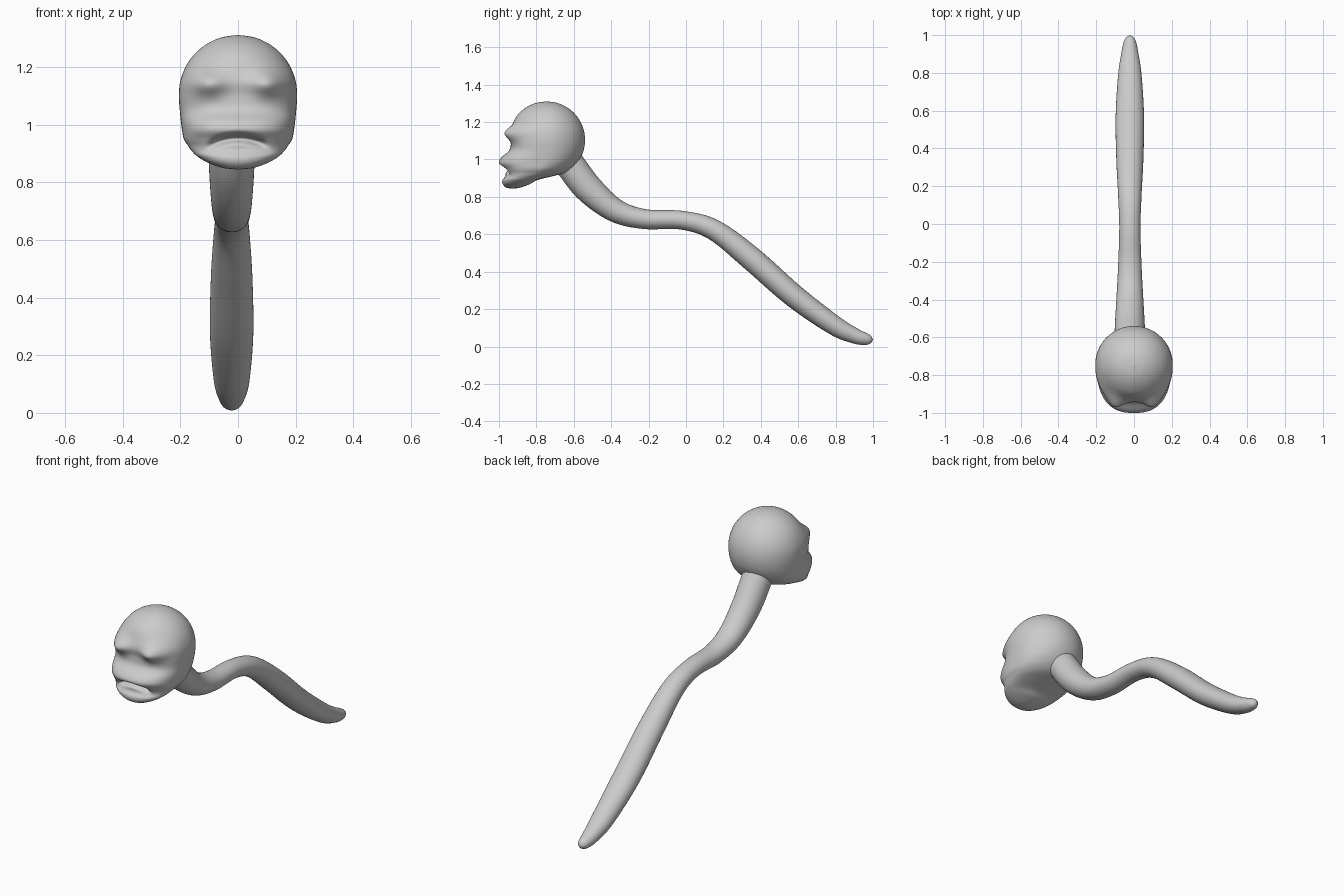
import bpy, math
from math import sin, cos, pi, exp, sqrt
from mathutils import Vector

if "Cube" in bpy.data.objects:
    bpy.data.objects.remove(bpy.data.objects["Cube"])


def spline(rows, steps):
    """Catmull-Rom interpolation of equally long tuples."""
    out = []
    for i in range(len(rows) - 1):
        p0, p1 = rows[max(i - 1, 0)], rows[i]
        p2, p3 = rows[i + 1], rows[min(i + 2, len(rows) - 1)]
        for k in range(steps):
            t = k / steps
            out.append([0.5 * (2*b + (c - a)*t + (2*a - 5*b + 4*c - d)*t*t
                        + (3*b - a - 3*c + d)*t**3)
                        for a, b, c, d in zip(p0, p1, p2, p3)])
    out.append(list(rows[-1]))
    return out


def loft(name, rings):
    """Skin a list of rings, capping both ends."""
    n = len(rings[0])
    verts = [v for r in rings for v in r]
    faces = [(i*n + j, i*n + (j + 1) % n, (i + 1)*n + (j + 1) % n, (i + 1)*n + j)
             for i in range(len(rings) - 1) for j in range(n)]
    faces.append(tuple(reversed(range(n))))
    faces.append(tuple(range(len(verts) - n, len(verts))))
    me = bpy.data.meshes.new(name)
    me.from_pydata(verts, [], faces)
    me.update()
    me.shade_smooth()
    ob = bpy.data.objects.new(name, me)
    bpy.context.collection.objects.link(ob)
    return ob


# Head: horizontal slices (z, half width, front y, middle y, back y, squareness)
CY, CZ, R = -0.745, 1.105, 0.205
rows = [
    (0.844, 0.004, -0.929, -0.925, -0.921, 2.0),
    (0.850, 0.055, -0.962, -0.920, -0.885, 2.1),
    (0.868, 0.105, -0.980, -0.900, -0.835, 2.2),
    (0.890, 0.142, -0.981, -0.870, -0.795, 2.3),
    (0.910, 0.162, -0.966, -0.840, -0.715, 2.4),
    (0.927, 0.174, -0.966, -0.810, -0.650, 2.5),
    (0.950, 0.188, -0.978, -0.785, -0.611, 2.5),
    (0.980, 0.194, -1.000, -0.760, -0.582, 2.5),
    (1.010, 0.198, -0.988, -0.750, -0.563, 2.5),
    (1.050, 0.202, -0.945, CY, -0.547, 2.5),
]
# Rounded skull above the face
for z, front, n in ((1.10, -0.935, 2.5), (1.15, -0.940, 2.4), (1.20, -0.922, 2.15),
                    (1.24, 0, 2), (1.27, 0, 2), (1.29, 0, 2), (1.303, 0, 2), (1.3099, 0, 2)):
    r = sqrt(max(R*R - (z - CZ)**2, 0)) + 1e-4
    rows.append((z, r, front or CY - r, CY, CY + r, n))

SEG = 128
rings = []
for z, w, f, m, b, n in spline(rows, 6):
    ring = []
    for j in range(SEG):
        a = 2*pi*j/SEG
        c, s = cos(a), sin(a)
        front = s < 0
        e = n if front else 2.0
        k = (abs(c)**e + abs(s)**e)**(-1/e)
        x, y = w*c*k, m + s*k*((m - f) if front else (b - m))
        if front:
            face = min(1, -s*1.6)
            # Bulging eyes
            for side in (-1, 1):
                y -= 0.045*face*exp(-((x - side*0.105)/0.055)**2 - ((z - 1.14)/0.043)**2)
            # Downturned mouth
            arc = 0.952 - 0.02*(x/0.09)**2
            y += 0.045*face*exp(-((z - arc)/0.014)**2 - (x/0.09)**6)
        ring.append((x, y, z))
    rings.append(ring)
loft("head", rings)

# Tail: path (y, z, half width, half thickness)
path = [
    (-0.690, 1.070, 0.080, 0.080),
    (-0.615, 0.965, 0.082, 0.080),
    (-0.515, 0.838, 0.078, 0.077),
    (-0.375, 0.726, 0.070, 0.063),
    (-0.220, 0.681, 0.062, 0.053),
    (-0.020, 0.675, 0.056, 0.050),
    (0.152, 0.622, 0.062, 0.056),
    (0.350, 0.470, 0.072, 0.064),
    (0.575, 0.272, 0.075, 0.062),
    (0.790, 0.115, 0.062, 0.053),
    (0.900, 0.058, 0.046, 0.042),
    (0.960, 0.040, 0.034, 0.032),
    (0.988, 0.037, 0.020, 0.020),
    (0.999, 0.037, 0.001, 0.001),
]
pts = spline(path, 8)
rings = []
for i, (y, z, rx, rn) in enumerate(pts):
    p, q = pts[max(i - 1, 0)], pts[min(i + 1, len(pts) - 1)]
    d = Vector((0, q[0] - p[0], q[1] - p[1])).normalized()
    up = Vector((0, -d.z, d.y))
    rings.append([Vector((-0.022, y, z)) + Vector((-cos(t)*rx, 0, 0)) + up*sin(t)*rn
                  for t in (2*pi*j/48 for j in range(48))])
loft("tail", rings)
